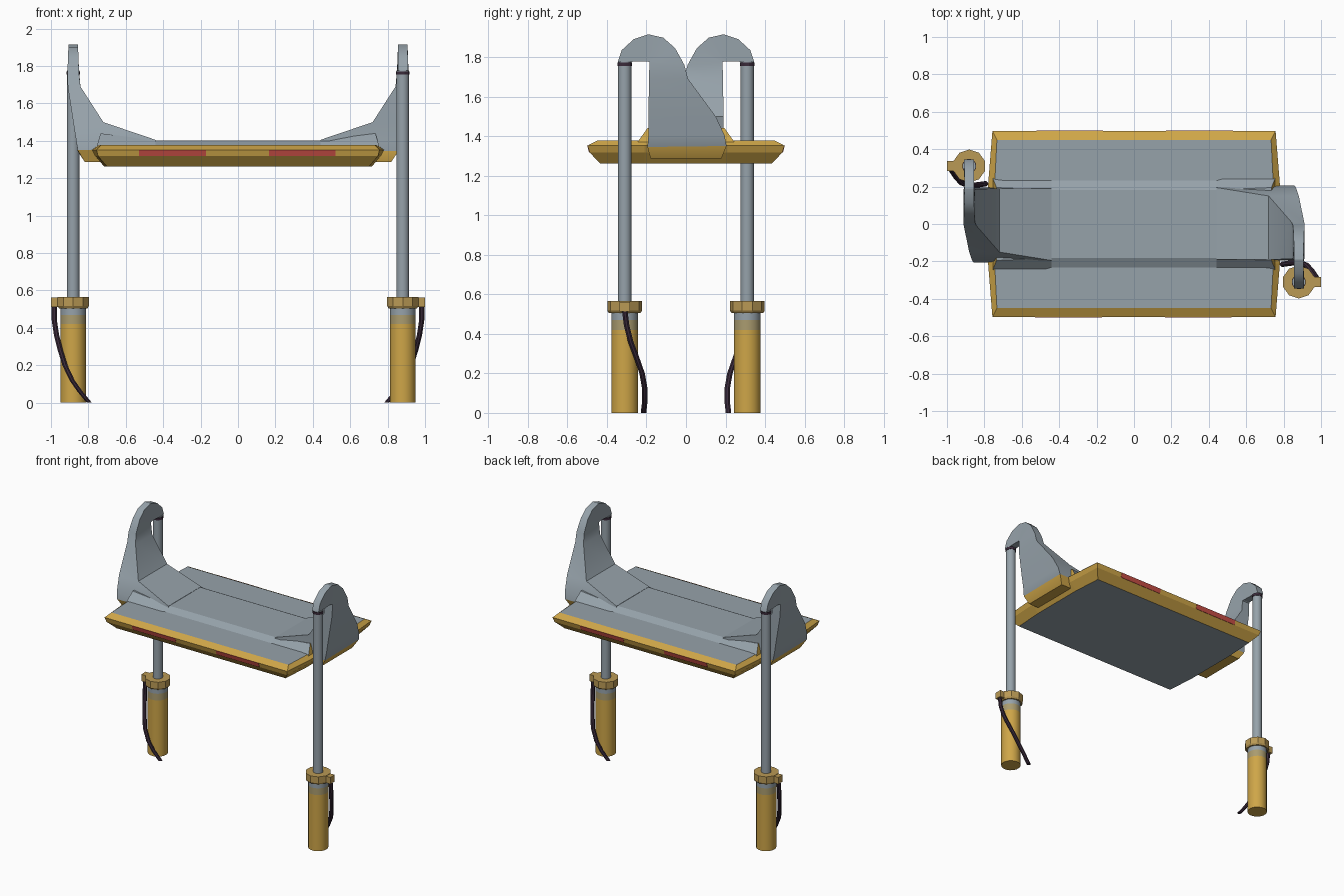
import bpy, bmesh, math

if "Cube" in bpy.data.objects:
    bpy.data.objects.remove(bpy.data.objects["Cube"])


def material(name, rgb):
    m = bpy.data.materials.new(name)
    m.diffuse_color = (*rgb, 1)
    m.use_nodes = True
    m.node_tree.nodes["Principled BSDF"].inputs["Base Color"].default_value = m.diffuse_color
    return m


grey = material("steel grey", (0.305, 0.361, 0.402))
yellow = material("safety yellow", (0.62, 0.38, 0.065))
worn = material("worn yellow grey", (0.40, 0.33, 0.16))
gold = material("collar gold", (0.49, 0.32, 0.09))
dark = material("dark rubber", (0.042, 0.023, 0.042))
red = material("warning red", (0.578, 0.075, 0.06))


def loft(name, rings, mats, rows=None, caps=(0, 0), smooth=False):
    """Skin closed rings of points; rows gives a material index per band."""
    bm = bmesh.new()
    vs = [[bm.verts.new(p) for p in r] for r in rings]
    n = len(rings[0])
    for i in range(len(rings) - 1):
        for j in range(n):
            k = (j + 1) % n
            f = bm.faces.new((vs[i][j], vs[i][k], vs[i + 1][k], vs[i + 1][j]))
            f.material_index = rows[i] if rows else 0
    for ring, c in ((vs[0], caps[0]), (vs[-1], caps[1])):
        bm.faces.new(ring).material_index = c
    bmesh.ops.recalc_face_normals(bm, faces=bm.faces)
    me = bpy.data.meshes.new(name)
    bm.to_mesh(me)
    bm.free()
    for m in mats:
        me.materials.append(m)
    if smooth:
        me.polygons.foreach_set("use_smooth", [True] * len(me.polygons))
        me.set_sharp_from_angle(angle=math.radians(30))
    ob = bpy.data.objects.new(name, me)
    bpy.context.collection.objects.link(ob)
    return ob


def circle(x, y, z, r, n):
    return [(x + r * math.cos(math.tau * (i + 0.5) / n),
             y + r * math.sin(math.tau * (i + 0.5) / n), z) for i in range(n)]


def rect(x0, x1, y0, y1, z):
    return [(x0, y0, z), (x1, y0, z), (x1, y1, z), (x0, y1, z)]


# Platform deck: stacked outlines (z, corner half x, middle half x, half y)
def outline(z, hx, hm, hy):
    half = [(hx, -hy), (hm, -0.21), (hm, 0.21), (hx, hy)]
    return [(x, y, z) for x, y in half] + [(-x, -y, z) for x, y in half]


loft("deck", [outline(1.262, 0.70, 0.715, 0.435),
              outline(1.318, 0.748, 0.762, 0.488),
              outline(1.352, 0.757, 0.78, 0.498),
              outline(1.377, 0.733, 0.745, 0.45)],
     [grey, yellow], rows=[1, 1, 1])

# Raised centre rib with flared sides; yellow ends
rib = []
for xb, xt, z, y in ((-0.755, -0.735, 1.44, 0.195), (-0.44, -0.44, 1.403, 0.182),
                     (0.44, 0.44, 1.403, 0.182), (0.755, 0.735, 1.44, 0.195)):
    rib.append([(xb, -0.245, 1.37), (xb, 0.245, 1.37), (xt, y, z), (xt, -y, z)])
loft("centre_rib", rib, [grey, yellow], caps=(1, 1))

# Arm sections: near edge (y, z), far edge (y, z), inner x, outer x
ARM = [(-0.18, 1.288, 0.18, 1.288, 0.44, 0.82),
       (-0.195, 1.345, 0.205, 1.350, 0.44, 0.857),
       (-0.19, 1.405, 0.195, 1.405, 0.44, 0.866),
       (-0.19, 1.50, 0.15, 1.50, 0.72, 0.881),
       (-0.187, 1.69, 0.01, 1.69, 0.842, 0.91),
       (-0.185, 1.773, -0.008, 1.76, 0.85, 0.912),
       (-0.19, 1.777, -0.055, 1.845, 0.853, 0.909),
       (-0.20, 1.778, -0.115, 1.898, 0.855, 0.907),
       (-0.22, 1.778, -0.19, 1.915, 0.855, 0.906),
       (-0.24, 1.778, -0.265, 1.89, 0.855, 0.907),
       (-0.26, 1.777, -0.325, 1.835, 0.855, 0.908),
       (-0.275, 1.776, -0.345, 1.776, 0.855, 0.908)]
# Hose centre line
HOSE = [(0.983, -0.31, 0.52), (0.982, -0.30, 0.44), (0.97, -0.28, 0.36),
        (0.95, -0.25, 0.28), (0.925, -0.222, 0.20), (0.887, -0.208, 0.12),
        (0.845, -0.208, 0.06), (0.795, -0.215, 0.0)]

for s, side in ((1, "right"), (-1, "left")):
    def spin(rings):
        return [[(s * x, s * y, z) for x, y, z in r] for r in rings]

    PX, PY = 0.881, -0.31

    # Hooked carrying arm, yellow at its foot
    loft(side + "_hook_arm",
         spin([[(xi, ya, za), (xi, yb, zb), (xo, yb, zb), (xo, ya, za)]
               for ya, za, yb, zb, xi, xo in ARM]),
         [grey, yellow], rows=[1] + [0] * 10, caps=(1, 0), smooth=True)

    # Piston cylinder with worn paint near the top
    loft(side + "_cylinder",
         spin([circle(PX, PY, z, 0.069, 16) for z in (0, 0.42, 0.47, 0.52)]),
         [yellow, worn, grey], rows=[0, 1, 2], caps=(0, 2), smooth=True)

    # Collar and hose fitting
    loft(side + "_collar", spin([circle(PX, PY, 0.505, 0.08, 10),
                                 circle(PX, PY, 0.517, 0.088, 10),
                                 circle(PX, PY, 0.565, 0.088, 10)]), [gold])
    loft(side + "_hose_fitting", spin([rect(0.93, 1.0, PY - 0.026, PY + 0.026, z)
                                       for z in (0.512, 0.562)]), [gold])

    # Rod and its top seal
    loft(side + "_rod", spin([circle(PX, PY, z, 0.034, 16) for z in (0.55, 1.777)]),
         [grey], smooth=True)
    loft(side + "_rod_seal", spin([circle(PX, PY, z, 0.038, 12) for z in (1.754, 1.772)]),
         [dark], smooth=True)

    # Hydraulic hose
    loft(side + "_hose", spin([circle(x, y, z, 0.015, 8) for x, y, z in HOSE]),
         [dark], smooth=True)

    # Red warning plates on the long edge
    for i, (x0, x1) in enumerate(((-0.53, -0.17), (0.165, 0.52))):
        loft(side + "_warning_plate_%d" % i,
             spin([rect(x0, x1, -0.4905, -0.484, 1.318),
                   rect(x0, x1, -0.5, -0.494, 1.352)]), [red])
